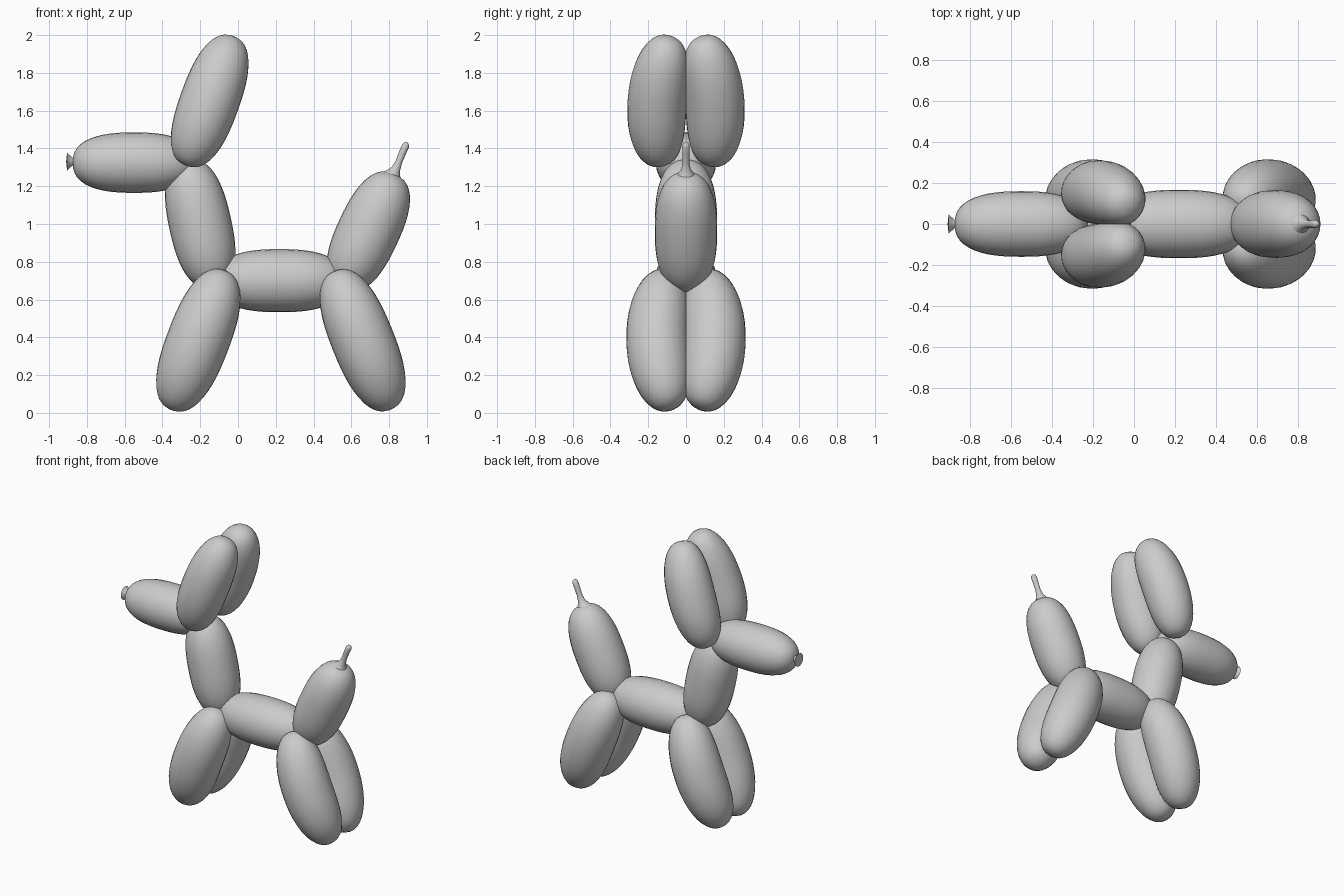
import bpy, bmesh, math
from mathutils import Vector

if "Cube" in bpy.data.objects:
    bpy.data.objects.remove(bpy.data.objects["Cube"])

SIDES = 28


def loft(name, points, radii, mirror=False):
    """Sweep round rings along a path; optionally mirror across y = 0."""
    pts = [Vector(p) for p in points]
    bm = bmesh.new()
    rings = []
    for i, (p, r) in enumerate(zip(pts, radii)):
        tangent = (pts[min(i + 1, len(pts) - 1)] - pts[max(i - 1, 0)]).normalized()
        u = Vector((0, 1, 0)).cross(tangent).normalized()
        v = tangent.cross(u)
        rings.append([bm.verts.new(p + r * (u * math.cos(a) + v * math.sin(a)))
                      for a in (2 * math.pi * k / SIDES for k in range(SIDES))])
    for a, b in zip(rings, rings[1:]):
        for k in range(SIDES):
            n = (k + 1) % SIDES
            bm.faces.new((a[k], a[n], b[n], b[k]))
    bm.faces.new(rings[0][::-1])
    bm.faces.new(rings[-1])
    bmesh.ops.recalc_face_normals(bm, faces=bm.faces)
    mesh = bpy.data.meshes.new(name)
    bm.to_mesh(mesh)
    bm.free()
    mesh.shade_smooth()
    mesh.set_sharp_from_angle(angle=math.radians(50))
    ob = bpy.data.objects.new(name, mesh)
    bpy.context.collection.objects.link(ob)
    if mirror:
        m = ob.modifiers.new("Mirror", "MIRROR")
        m.use_axis = (False, True, False)
        m.use_mirror_merge = False
    return ob


def balloon(name, centre, tilt, half, radius, bend=None):
    """Blunt sausage in the xz plane, tilt in degrees from vertical toward +x.
    bend = y offset at (bottom, middle, top), which also mirrors the part."""
    dx, dz = math.sin(math.radians(tilt)), math.cos(math.radians(tilt))
    y0, ym, y1 = bend or (0, 0, 0)
    pts, radii = [], []
    n = 24
    for i in range(n + 1):
        t = -math.cos(math.pi * i / n)
        y = ym + (y1 - y0) / 2 * t + ((y0 + y1) / 2 - ym) * t * t
        pts.append((centre[0] + dx * half * t, y, centre[1] + dz * half * t))
        radii.append(max(0.004, radius * max(0, 1 - abs(t) ** 2.5) ** 0.4))
    return loft(name, pts, radii, bend is not None)


# Single segments on the centre line
balloon("muzzle", (-0.55, 1.325), 90, 0.325, 0.16)
balloon("neck", (-0.20, 1.0), -12.5, 0.345, 0.165)
balloon("body", (0.22, 0.70), 90, 0.345, 0.167)
balloon("tail", (0.69, 0.96), 25, 0.335, 0.165)

# Paired segments, bowed outward and pressed together at the middle
balloon("ears", (-0.15, 1.65), 20, 0.36, 0.157, (0.13, 0.152, 0.08))
balloon("front_legs", (-0.21, 0.385), 21, 0.388, 0.166, (0.075, 0.15, 0.09))
balloon("rear_legs", (0.66, 0.385), -22, 0.388, 0.166, (0.075, 0.15, 0.09))

# Flared knot at the end of the muzzle
loft("nose_knot",
     [(x, 0, 1.33) for x in (-0.84, -0.865, -0.875, -0.89, -0.905, -0.91, -0.905, -0.895)],
     [0.04, 0.02, 0.02, 0.033, 0.047, 0.045, 0.035, 0.012])

# Thin uninflated tip at the end of the tail
loft("tail_tip",
     [(0.80, 0, 1.225), (0.82, 0, 1.26), (0.835, 0, 1.29), (0.85, 0, 1.325),
      (0.87, 0, 1.375), (0.887, 0, 1.413), (0.892, 0, 1.425), (0.895, 0, 1.432)],
     [0.085, 0.045, 0.025, 0.018, 0.019, 0.02, 0.015, 0.004])
